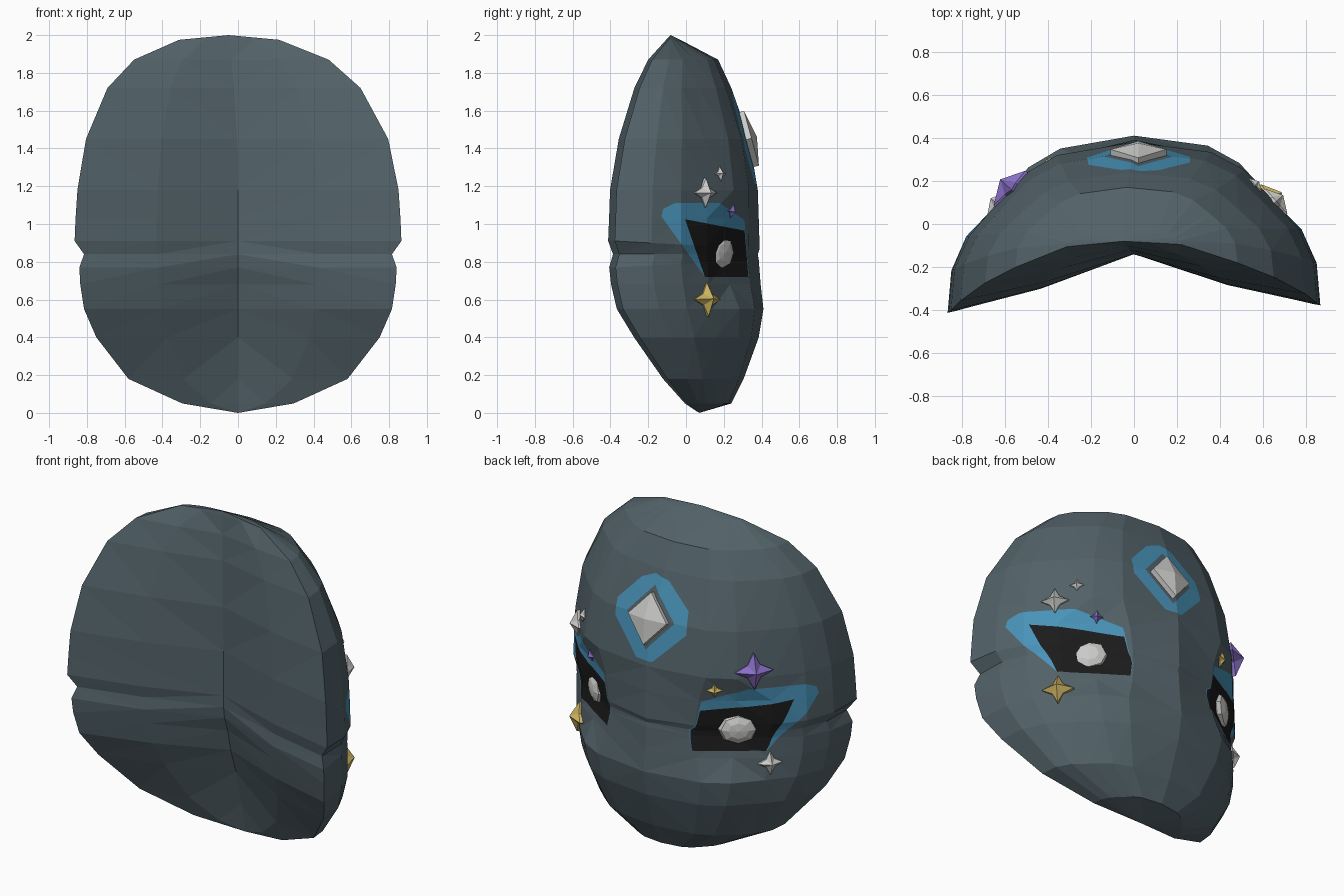
import bpy, bmesh, math
from mathutils import Vector, Matrix
from mathutils.bvhtree import BVHTree

old = bpy.data.objects.get("Cube")
if old:
    bpy.data.objects.remove(old, do_unlink=True)


def make_material(name, rgb):
    mat = bpy.data.materials.new(name)
    mat.use_nodes = True
    color = (*rgb, 1)
    mat.diffuse_color = color
    node = next(n for n in mat.node_tree.nodes if n.type == 'BSDF_PRINCIPLED')
    node.inputs["Base Color"].default_value = color
    node.inputs["Roughness"].default_value = 0.8
    return mat


SLATE = make_material("slate", (0.085, 0.122, 0.14))
BLUE = make_material("blue", (0.065, 0.29, 0.48))
BLACK = make_material("black", (0.011, 0.011, 0.011))
PALE = make_material("pale_grey", (0.6, 0.6, 0.59))
PURPLE = make_material("purple", (0.25, 0.16, 0.56))
GOLD = make_material("gold", (0.6, 0.45, 0.12))


def add_object(name, bm, mats):
    mesh = bpy.data.meshes.new(name)
    bm.to_mesh(mesh)
    bm.free()
    obj = bpy.data.objects.new(name, mesh)
    bpy.context.collection.objects.link(obj)
    for mat in mats:
        mesh.materials.append(mat)
    return obj


# Mask shell rows: height, half width, rim y, crest y, hollow y, eye socket share
ROWS = [
    (2.0, 0, -.08, -.08, -.08, 0),
    (1.975, .265, -.1, -.03, -.085, 0),
    (1.87, .515, -.19, .17, -.1, 0),
    (1.72, .67, -.26, .24, -.12, 0),
    (1.45, .8, -.34, .335, -.14, 0),
    (1.18, .85, -.385, .38, -.14, 0),
    (1.03, .86, -.39, .385, -.14, .7),
    (.91, .865, -.395, .39, -.14, 1),
    (.84, .86, -.37, .38, -.14, 1),
    (.77, .84, -.39, .385, -.13, 1),
    (.68, .835, -.38, .395, -.1, .7),
    (.55, .815, -.35, .41, -.07, 0),
    (.4, .75, -.26, .385, -.02, 0),
    (.18, .58, -.11, .305, .035, 0),
    (.05, .295, 0, .24, .06, 0),
    (0, 0, .07, .07, .07, 0),
]
# Outer section from crest to rim: share of width, share of depth
SECTION = [(0, 1), (.42, .93), (.6, .82), (.76, .63), (.9, .45), (.98, .25), (1, 0)]
SOCKET = [(0, 1), (.33, .92), (.54, .76), (.74, .63), (.9, .45), (.98, .25), (1, 0)]
GROOVE = .84


def row_points(z, width, rim, crest, hollow, socket):
    half = [Vector(a).lerp(Vector(b), socket) for a, b in zip(SECTION, SOCKET)]
    outer = [(-u, v) for u, v in reversed(half)] + [(u, v) for u, v in half[1:]]
    lean = -.05 * (max(0, z - 1.2) / .8) ** 2
    notch = .045 if z == GROOVE else 0
    points = []
    for u, v in outer:
        # The side groove narrows and grows shallow away from the rim
        pinch = 1 - .6 * v if abs(z - GROOVE) < .08 else 1
        x = u * (width - notch * (1 - v))
        points.append(Vector((x + lean, rim + (crest - rim) * v + .02 * x,
                              GROOVE + (z - GROOVE) * pinch)))
    for u in (.5, 0, -.5):
        y = hollow + (rim - hollow) * abs(u) ** .75
        points.append(Vector((u * width + lean, y + .02 * u * width, z)))
    return points


bm = bmesh.new()
rings = [[bm.verts.new(p) for p in row_points(*row)] for row in ROWS]
for upper, lower in zip(rings, rings[1:]):
    for i in range(len(upper)):
        j = (i + 1) % len(upper)
        bm.faces.new((upper[i], lower[i], lower[j], upper[j]))
bmesh.ops.remove_doubles(bm, verts=bm.verts, dist=.0005)
bmesh.ops.triangulate(bm, faces=bm.faces[:])
bmesh.ops.recalc_face_normals(bm, faces=bm.faces[:])
surface = BVHTree.FromBMesh(bm)


def paint(bm, outline, direction, index):
    """Cut a convex outline into the shell along a direction and colour it."""
    axis = 1 if direction.x else 0

    def lift(p):
        return Vector((0, p[0], p[1])) if axis == 1 else Vector((p[0], 0, p[1]))

    lows = [min(p[k] for p in outline) for k in (0, 1)]
    highs = [max(p[k] for p in outline) for k in (0, 1)]
    corners = [lift(p) for p in outline]
    middle = sum(corners, Vector()) / len(corners)
    planes = []
    for a, b in zip(corners, corners[1:] + corners[:1]):
        normal = (b - a).cross(direction).normalized()
        if normal.dot(middle - a) > 0:
            normal.negate()
        planes.append((a, normal))

    def near(face):
        if face.normal.dot(direction) <= 0 or face.calc_center_median().dot(direction) <= 0:
            return False
        for k, c in enumerate((axis, 2)):
            values = [v.co[c] for v in face.verts]
            if max(values) < lows[k] or min(values) > highs[k]:
                return False
        return True

    for point, normal in planes:
        faces = [f for f in bm.faces if near(f)]
        edges = {e for f in faces for e in f.edges}
        verts = {v for f in faces for v in f.verts}
        bmesh.ops.bisect_plane(bm, geom=[*verts, *edges, *faces], dist=.0001,
                               plane_co=point, plane_no=normal)
    bm.normal_update()
    for face in bm.faces:
        center = face.calc_center_median()
        if near(face) and all((center - p).dot(n) < 0 for p, n in planes):
            face.material_index = index


# Eye surrounds on both sides
EYE_BLUE = [(-.13, 1.04), (-.12, 1.08), (-.06, 1.11), (.18, 1.11),
            (.31, 1.02), (.33, .72), (.1, .72)]
EYE_BLACK = [(-.005, 1.025), (.31, .965), (.33, .72), (.1, .72)]
for side in (-1, 1):
    paint(bm, EYE_BLUE, Vector((side, 0, 0)), 1)
    paint(bm, EYE_BLACK, Vector((side, 0, 0)), 2)

# Forehead patch with a plain setting for the gem
back = Vector((0, 1, 0))
paint(bm, [(.03, 1.69), (.12, 1.65), (.26, 1.5), (.26, 1.4), (.08, 1.21),
           (-.03, 1.21), (-.22, 1.4), (-.21, 1.53), (-.06, 1.67)], back, 1)
paint(bm, [(.02, 1.63), (.18, 1.45), (.02, 1.27), (-.14, 1.45)], back, 0)
add_object("mask_shell", bm, [SLATE, BLUE, BLACK])


def place(obj, location, normal):
    turn = normal.to_track_quat('Z', 'Y').to_matrix().to_4x4()
    obj.matrix_world = Matrix.Translation(location) @ turn


def stud(name, rim, base, tip, mat):
    """Faceted stud: a rim polygon with short walls rising to a point."""
    bm = bmesh.new()
    low = [bm.verts.new((x, y, -base)) for x, y in rim]
    top = [bm.verts.new((x, y, base)) for x, y in rim]
    apex = bm.verts.new((0, 0, tip))
    for i in range(len(rim)):
        j = (i + 1) % len(rim)
        bm.faces.new((low[i], low[j], top[j], top[i]))
        bm.faces.new((top[i], top[j], apex))
    bm.faces.new(low[::-1])
    return add_object(name, bm, [mat])


# Forehead gem
spot = surface.ray_cast(Vector((.02, 3, 1.45)), -back)[0]
gem = stud("forehead_gem", [(.13, 0), (0, .15), (-.13, 0), (0, -.15)], .015, .045, PALE)
place(gem, spot, Vector((0, .96, .26)))

# Domed eyes set into the sockets
for side, label in ((-1, "right"), (1, "left")):
    bm = bmesh.new()
    bmesh.ops.create_uvsphere(bm, u_segments=8, v_segments=6, radius=1)
    bmesh.ops.scale(bm, verts=bm.verts, vec=(.112, .095, .045))
    eye = add_object(label + "_eye", bm, [PALE])
    place(eye, Vector((side * .475, .175, .85)), Vector((side * .62, .78, 0)))


# Four-pointed stars scattered around the eyes
def star(name, side, y, z, size, mat):
    spot, normal = surface.ray_cast(Vector((side * 3, y, z)), Vector((-side, 0, 0)))[:2]
    rim = []
    for k in range(8):
        reach = size * (.48 if k % 2 else 1)
        angle = k * math.pi / 4
        rim.append((reach * math.cos(angle), reach * math.sin(angle)))
    place(stud(name, rim, size * .1, size * .65, mat), spot, normal)


star("left_large_star", 1, .1, 1.165, .078, PALE)
star("left_small_star", 1, .18, 1.265, .04, PALE)
star("left_brow_star", 1, .24, 1.07, .038, PURPLE)
star("left_cheek_star", 1, .11, .6, .09, GOLD)
star("right_large_star", -1, .16, 1.22, .108, PURPLE)
star("right_brow_star", -1, .28, 1.1, .046, GOLD)
star("right_cheek_star", -1, .09, .65, .07, PALE)
